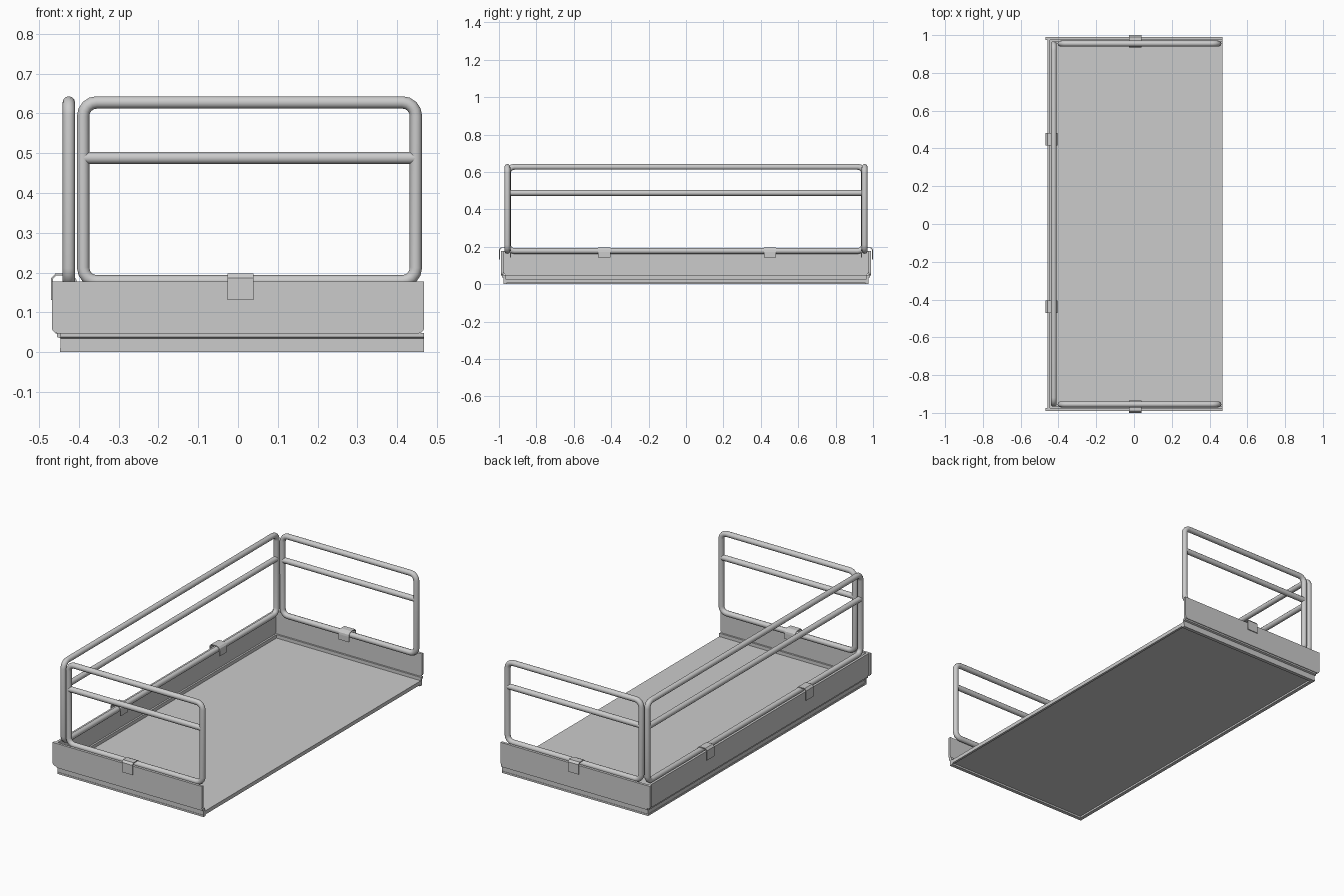
import bpy, bmesh, math
from mathutils import Matrix, Vector

if "Cube" in bpy.data.objects:
    bpy.data.objects.remove(bpy.data.objects["Cube"])

R = 0.0155            # tube radius
Z_LOW, Z_MID, Z_TOP = 0.18, 0.49, 0.6295


def finish(name, bm, mat):
    bm.transform(mat)
    bmesh.ops.recalc_face_normals(bm, faces=bm.faces)
    me = bpy.data.meshes.new(name)
    bm.to_mesh(me)
    bm.free()
    ob = bpy.data.objects.new(name, me)
    bpy.context.collection.objects.link(ob)
    return ob


def prism(name, pts, vec, mat=Matrix()):
    """Extrude a closed outline along a vector."""
    bm = bmesh.new()
    face = bm.faces.new([bm.verts.new(p) for p in pts])
    ext = bmesh.ops.extrude_face_region(bm, geom=[face])
    bmesh.ops.translate(bm, vec=vec, verts=[v for v in ext["geom"] if isinstance(v, bmesh.types.BMVert)])
    return finish(name, bm, mat)


def strip(name, pts, vec, thick, mat):
    """Extrude an open profile into a folded sheet."""
    bm = bmesh.new()
    a = [bm.verts.new(p) for p in pts]
    b = [bm.verts.new(Vector(p) + Vector(vec)) for p in pts]
    for i in range(len(pts) - 1):
        bm.faces.new((a[i], a[i + 1], b[i + 1], b[i]))
    ob = finish(name, bm, mat)
    mod = ob.modifiers.new("thickness", "SOLIDIFY")
    mod.thickness, mod.offset = thick, 0
    return ob


def tube(name, pts, mat, cyclic):
    cu = bpy.data.curves.new(name, "CURVE")
    cu.dimensions = "3D"
    cu.bevel_depth, cu.bevel_resolution = R, 4
    cu.use_fill_caps = not cyclic
    sp = cu.splines.new("POLY")
    sp.points.add(len(pts) - 1)
    for q, p in zip(sp.points, pts):
        q.co = (*(mat @ Vector(p)), 1)
    sp.use_cyclic_u = cyclic
    ob = bpy.data.objects.new(name, cu)
    bpy.context.collection.objects.link(ob)
    bpy.ops.object.select_all(action="DESELECT")
    ob.select_set(True)
    bpy.context.view_layer.objects.active = ob
    bpy.ops.object.convert(target="MESH")
    bpy.ops.object.shade_smooth_by_angle(angle=math.radians(40))


def arc(cx, cz, r, start, n=4):
    return [(cx + r * math.cos(math.radians(start + 90 * i / n)),
             cz + r * math.sin(math.radians(start + 90 * i / n))) for i in range(n + 1)]


def build_side(side, mat, rail_w, rail_u, board_u, base_u, clamps):
    """One guarded side: u runs along it, w points outward, z up."""
    # closed rail frame and mid rail
    u0, u1 = rail_u
    r = 0.034
    loop = (arc(u1 - r, Z_TOP - r, r, 0) + arc(u0 + r, Z_TOP - r, r, 90)
            + arc(u0 + r, Z_LOW + r, r, 180) + arc(u1 - r, Z_LOW + r, r, 270))
    tube(side + "_rail_frame", [(u, rail_w, z) for u, z in loop], mat, True)
    tube(side + "_mid_rail", [(u0, rail_w, Z_MID), (u1, rail_w, Z_MID)], mat, False)

    # toe board with rounded lower corners
    b0, b1 = board_u
    c = 0.016
    outline = ([(b1, 0.179), (b0, 0.179)] + arc(b0 + c, 0.049 + c, c, 180)
               + arc(b1 - c, 0.049 + c, c, 270))
    prism(side + "_toe_board", [(u, rail_w + 0.02, z) for u, z in outline], (0, 0.014, 0), mat)

    # stepped edge channel under the board
    prof = [(.030, .050), (.030, .040), (.020, .036), (.020, .012), (.022, .012),
            (.022, .002), (.002, .002), (.002, .012), (.010, .016), (.010, .050)]
    prism(side + "_edge_channel", [(base_u[0], rail_w + w, z) for w, z in prof],
          (base_u[1] - base_u[0], 0, 0), mat)

    # folded clamps hooking rail to board
    hook = [(.042, .133), (.042, .187), (.033, .197), (.002, .197), (-.009, .193),
            (-.016, .185), (-.0175, .175), (-.0175, .145)]
    for i, u in enumerate(clamps):
        strip(f"{side}_clamp_{i + 1}", [(u - 0.033, rail_w + w, z) for w, z in hook],
              (0.066, 0, 0), 0.005, mat)


# two end sides, mirrored across y
for side, s in (("front", -1), ("rear", 1)):
    build_side(side, Matrix.Diagonal((1, s, 1, 1)), 0.955, (-0.389, 0.447),
               (-0.468, 0.468), (-0.446, 0.468), [0.006])

# long closed side on -x
build_side("long", Matrix.Rotation(math.pi / 2, 4, "Z"), 0.425, (-0.952, 0.952),
           (-0.975, 0.975), (-0.975, 0.975), [-0.437, 0.449])

# deck sheet and its open edge lip
prism("deck", [(-0.44, -0.972, 0.016), (0.468, -0.972, 0.016),
               (0.468, 0.972, 0.016), (-0.44, 0.972, 0.016)], (0, 0, 0.015))
prism("open_edge_lip", [(0.455, -0.972, 0.010), (0.468, -0.972, 0.010),
                        (0.468, 0.972, 0.010), (0.455, 0.972, 0.010)], (0, 0, 0.02))

# stand the model on the floor
for ob in bpy.data.objects:
    ob.location.z -= 0.002
